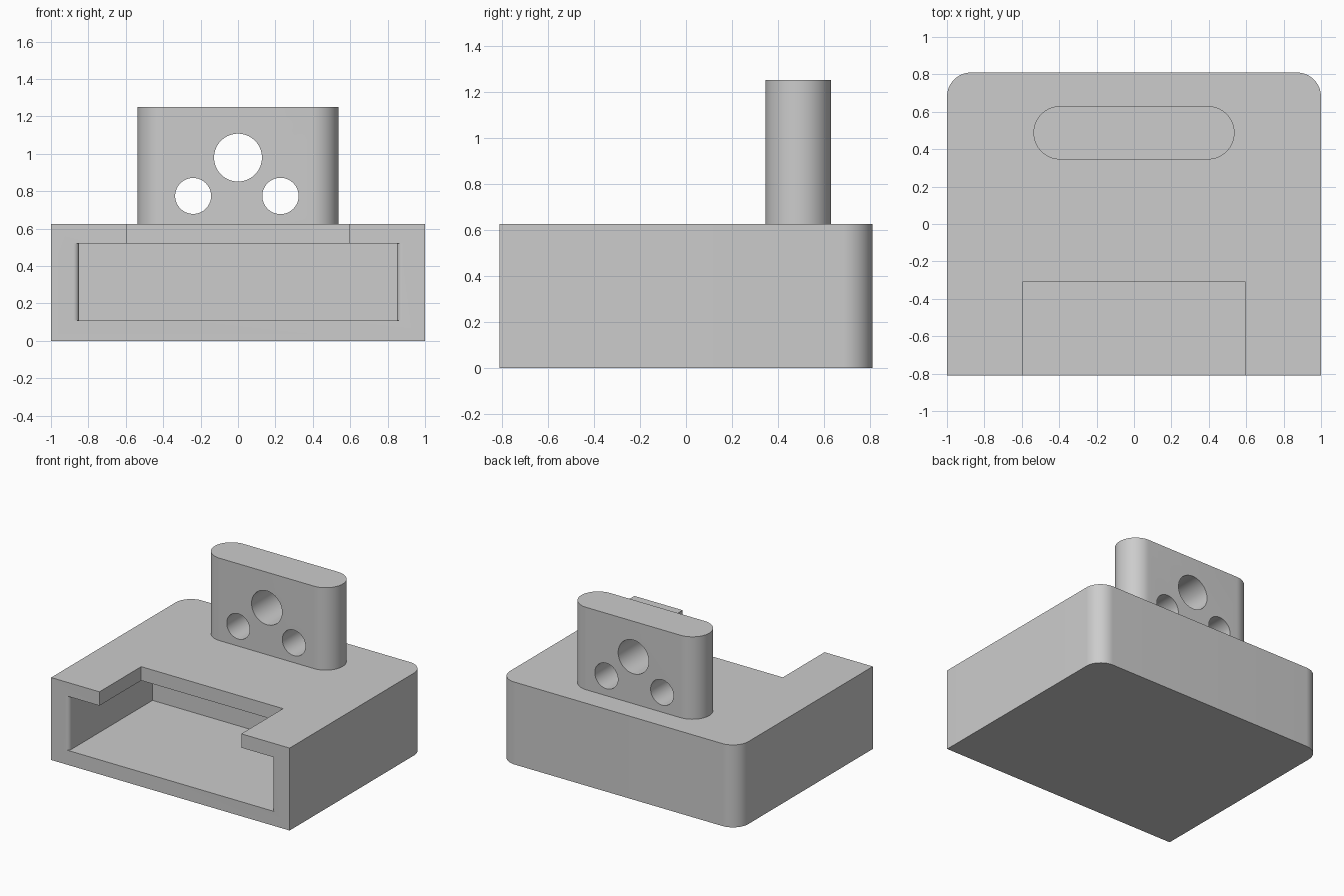
import bpy, bmesh, math

if "Cube" in bpy.data.objects:
    bpy.data.objects.remove(bpy.data.objects["Cube"])

grey = bpy.data.materials.new("light grey")
grey.diffuse_color = (0.604, 0.604, 0.604, 1)
grey.use_nodes = True
grey.node_tree.nodes["Principled BSDF"].inputs["Base Color"].default_value = grey.diffuse_color


def arc(cx, cy, r, a0, a1, n=16):
    """Points on an arc, angles in degrees."""
    return [(cx + r * math.cos(math.radians(a0 + (a1 - a0) * i / n)),
             cy + r * math.sin(math.radians(a0 + (a1 - a0) * i / n)))
            for i in range(n + 1)]


def prism(name, outline, lo, hi, along_y=False):
    """Extrude an outline along z, or an x-z outline along y."""
    bm = bmesh.new()
    base = [bm.verts.new((u, lo, v) if along_y else (u, v, lo)) for u, v in outline]
    face = bm.faces.new(base)
    ext = bmesh.ops.extrude_face_region(bm, geom=[face])
    verts = [g for g in ext["geom"] if isinstance(g, bmesh.types.BMVert)]
    bmesh.ops.translate(bm, verts=verts,
                        vec=(0, hi - lo, 0) if along_y else (0, 0, hi - lo))
    bmesh.ops.recalc_face_normals(bm, faces=bm.faces)
    mesh = bpy.data.meshes.new(name)
    bm.to_mesh(mesh)
    bm.free()
    mesh.materials.append(grey)
    ob = bpy.data.objects.new(name, mesh)
    bpy.context.collection.objects.link(ob)
    return ob


def combine(target, tool, operation):
    """Apply a boolean and discard the helper."""
    mod = target.modifiers.new("boolean", 'BOOLEAN')
    mod.operation = operation
    mod.solver = 'EXACT'
    mod.object = tool
    bpy.context.view_layer.objects.active = target
    bpy.ops.object.modifier_apply(modifier=mod.name)
    bpy.data.objects.remove(tool, do_unlink=True)


# Block with two rounded back corners
R = 0.13
block = prism("housing", [(-1, -0.81), (1, -0.81)]
              + arc(1 - R, 0.81 - R, R, 0, 90)
              + arc(-1 + R, 0.81 - R, R, 90, 180), 0, 0.625)

# Slot open at the front, its mouth edges rounded outwards
W, F = 0.85, 0.03
right = ([(W + F, -0.9)] + arc(W + F, -0.81 + F, F, 270, 180, 8) + [(W, 0.19)])
left = [(-x, y) for x, y in reversed(right)]
combine(block, prism("slot_cutter", right + left, 0.11, 0.52), 'DIFFERENCE')

# Notch through the roof of the slot
notch = [(-0.595, -0.9), (0.595, -0.9), (0.595, -0.31), (-0.595, -0.31)]
combine(block, prism("notch_cutter", notch, 0.4, 0.8), 'DIFFERENCE')

# Upright tab with round ends and three holes
H = 0.1425
tab = prism("tab", arc(0.5375 - H, 0.4875, H, -90, 90, 32)
            + arc(-0.5375 + H, 0.4875, H, 90, 270, 32), 0.56, 1.25)
for x, z, r in [(0, 0.98, 0.128), (-0.24, 0.775, 0.096), (0.227, 0.775, 0.097)]:
    hole = prism("hole_cutter", arc(x, z, r, 0, 360, 64)[:-1], 0.2, 0.8, True)
    combine(tab, hole, 'DIFFERENCE')
combine(block, tab, 'UNION')

# Smooth curves, sharp edges
bpy.ops.object.select_all(action='DESELECT')
block.select_set(True)
bpy.context.view_layer.objects.active = block
bpy.ops.object.shade_smooth_by_angle(angle=math.radians(30))
